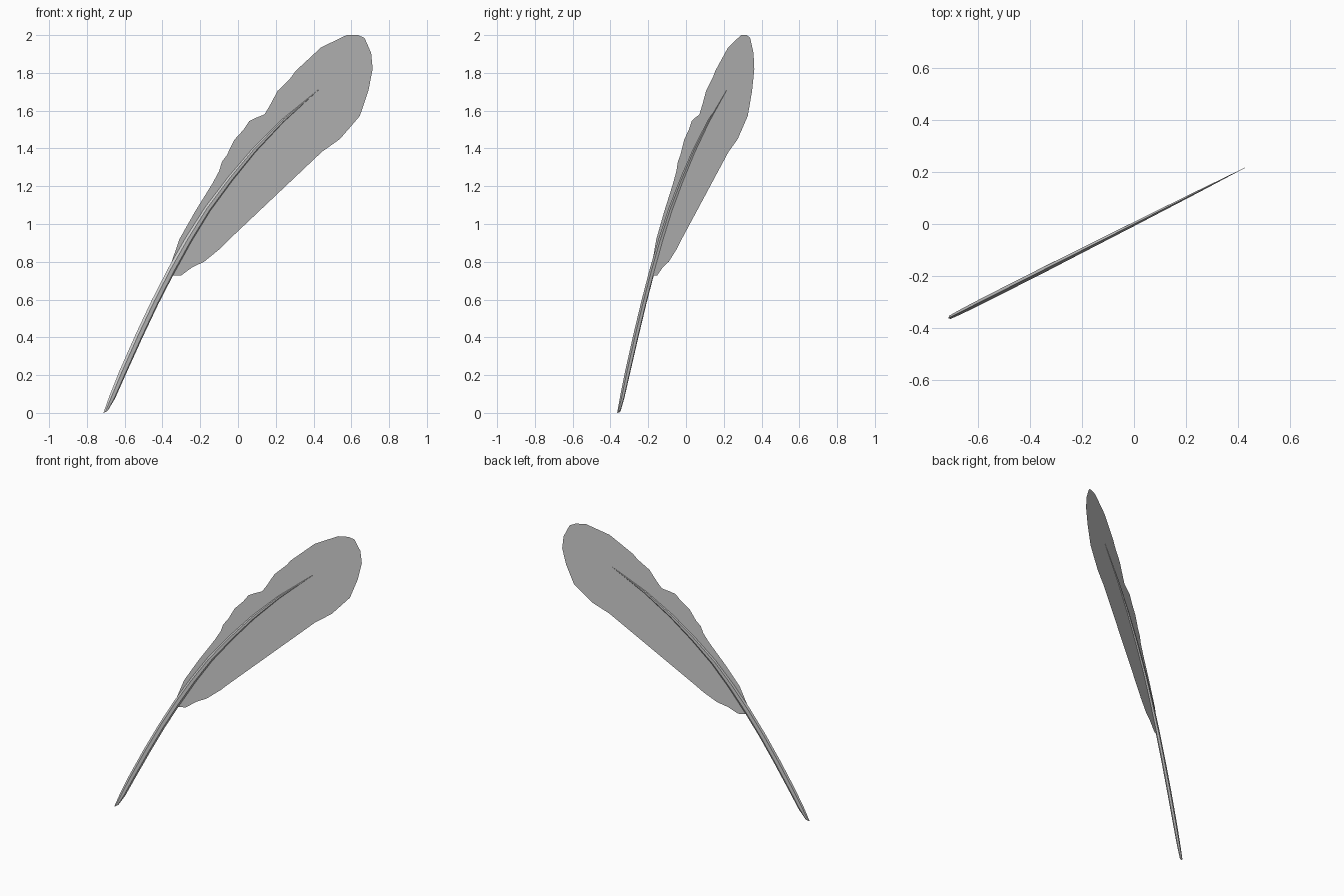
import bpy, bmesh, math
from mathutils import Vector

if "Cube" in bpy.data.objects:
    bpy.data.objects.remove(bpy.data.objects["Cube"])

SLOPE = 0.507                                  # the feather lies in the upright plane y = SLOPE * x
ALONG = Vector((1, SLOPE, 0)).normalized()
NORMAL = Vector((SLOPE, -1, 0)).normalized()


def on_plane(x, z):
    return Vector((x, x * SLOPE, z))


def finish(name, bm):
    mesh = bpy.data.meshes.new(name)
    bm.to_mesh(mesh)
    bm.free()
    obj = bpy.data.objects.new(name, mesh)
    bpy.context.collection.objects.link(obj)
    return obj


# Vane: a flat ragged sheet, outlined in front view (x, z)
outline = [
    (-.365, .76), (-.31, .92), (-.225, 1.07), (-.135, 1.215), (-.10, 1.28), (-.085, 1.33),
    (-.04, 1.39), (-.02, 1.445), (.01, 1.455), (.03, 1.50), (.06, 1.545), (.09, 1.56),
    (.14, 1.58), (.17, 1.63), (.21, 1.705), (.25, 1.745), (.28, 1.775), (.305, 1.81),
    (.44, 1.935), (.575, 2.0), (.635, 2.0), (.67, 1.985), (.705, 1.905), (.713, 1.82),
    (.69, 1.705), (.65, 1.615), (.615, 1.585), (.645, 1.572), (.54, 1.45), (.47, 1.40),
    (.425, 1.385), (.34, 1.31), (.31, 1.27), (.23, 1.20), (.19, 1.18), (.14, 1.11),
    (.095, 1.09), (.07, 1.06), (.03, 1.005), (-.015, .985), (-.045, .95), (-.055, .91),
    (-.10, .865), (-.18, .80), (-.255, .765), (-.30, .728), (-.345, .728),
]
bm = bmesh.new()
bm.faces.new([bm.verts.new(on_plane(x, z)) for x, z in outline])
bmesh.ops.triangulate(bm, faces=bm.faces[:])
finish("vane", bm)

# Shaft: six-sided flattened quill along a curve, (x, z, half width)
path = [
    (-.693, .02, .014), (-.665, .085, .018), (-.61, .215, .021), (-.525, .405, .022),
    (-.44, .585, .022), (-.35, .76, .022), (-.26, .92, .020), (-.16, 1.08, .018),
    (-.04, 1.24, .016), (.085, 1.39, .013), (.235, 1.545, .009), (.428, 1.712, .001),
]
SIDES = 6
centres = [on_plane(x, z) for x, z, w in path]
bm = bmesh.new()
rings = []
for i, (x, z, w) in enumerate(path):
    tangent = (centres[min(i + 1, len(path) - 1)] - centres[max(i - 1, 0)]).normalized()
    across = NORMAL.cross(tangent)
    ring = []
    for k in range(SIDES):
        a = math.tau * k / SIDES
        p = centres[i] + across * (w * math.cos(a)) + NORMAL * (w * 0.55 * math.sin(a))
        if i == 0:                             # slanted nib: upper side reaches the ground
            side = (p - centres[0]).dot(ALONG)
            p = centres[0] + ALONG * side * 1.1 + NORMAL * (p - centres[0]).dot(NORMAL)
            p.z = 0.008 + side * 0.55
            p -= ALONG * 0.008
        ring.append(bm.verts.new(p))
    rings.append(ring)
low = min(v.co.z for v in rings[0])
for v in rings[0]:
    v.co.z -= low
for r, s in zip(rings, rings[1:]):
    for k in range(SIDES):
        n = (k + 1) % SIDES
        bm.faces.new((r[k], r[n], s[n], s[k]))
bm.faces.new(rings[0][::-1])
bm.faces.new(rings[-1])
bmesh.ops.recalc_face_normals(bm, faces=bm.faces[:])
finish("shaft", bm)
